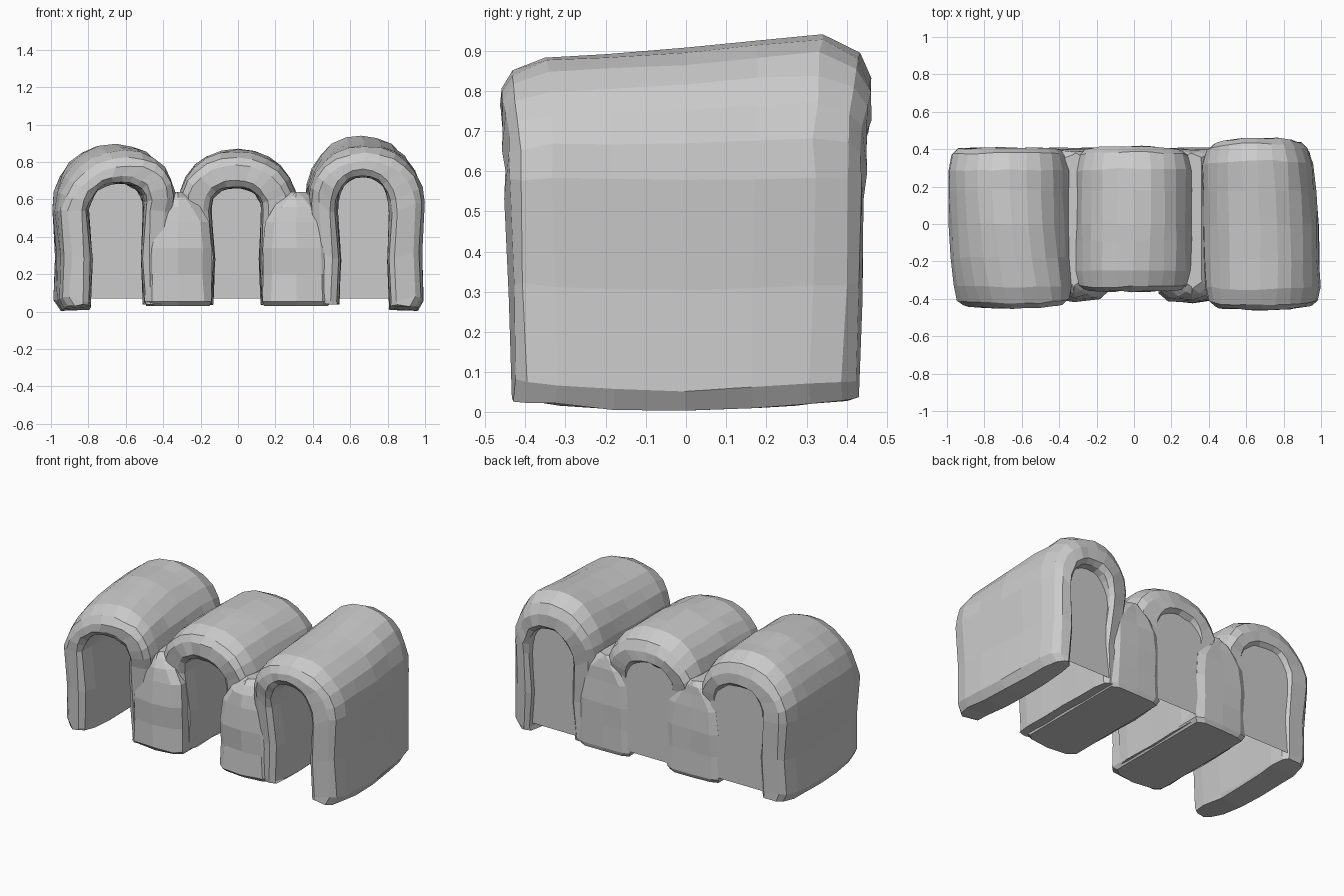
import bpy, bmesh, math, random

if "Cube" in bpy.data.objects:
    bpy.data.objects.remove(bpy.data.objects["Cube"])

random.seed(4)
ARC = 12


def make(name, rings, lips=False):
    """Skin a list of closed rings; cap with n-gons or with lip quads."""
    bm = bmesh.new()
    vs = [[bm.verts.new(p) for p in r] for r in rings]
    n = len(vs[0])
    for a, b in zip(vs, vs[1:]):
        for i in range(n):
            bm.faces.new((a[i], a[(i + 1) % n], b[(i + 1) % n], b[i]))
    for r in (vs[0], vs[-1]):
        if lips:
            for i in range(n // 2 - 1):
                bm.faces.new((r[i], r[i + 1], r[n - 2 - i], r[n - 1 - i]))
        else:
            bm.faces.new(r)
    bmesh.ops.recalc_face_normals(bm, faces=bm.faces)
    me = bpy.data.meshes.new(name)
    bm.to_mesh(me)
    bm.free()
    ob = bpy.data.objects.new(name, me)
    bpy.context.collection.objects.link(ob)
    return ob


def arch(xl, xr, spring, top, foot, toe, skew, power):
    """Stilted arch outline from left foot to right foot."""
    cx, w = (xl + xr) / 2, (xr - xl) / 2
    arc = []
    for i in range(ARC + 1):
        t = math.pi * (1 - i / ARC)
        c, s = math.cos(t), math.sin(t)
        h = abs(s) ** (2 / power)
        x = cx + w * math.copysign(abs(c) ** (2 / power), c) + skew * h
        arc.append((x, spring + (top - spring) * h))
    mid = foot + 0.5 * (spring - foot)
    left = [(xl + toe + .01, foot - toe), (xl + .01, foot + .02), (xl + .02, mid)]
    right = [(xr - .01, mid), (xr, foot + .02), (xr - toe, foot - toe)]
    return left + arc + right


def vault(name, outer, inner, tops, skew, y_front, y_back, piers, pinch, taper):
    f, b = y_front, y_back
    # stations: y, outer inset, crown drop, opening flare
    stations = [(f, .05, .04, .04), (f + .025, .015, .02, .01), (f + .11, 0, 0, 0),
                (f + .27, 0, 0, 0), (0, 0, 0, 0), (.18, 0, 0, 0), (b - .12, 0, 0, 0),
                (b - .03, .02, .035, .01), (b, .05, .08, .035)]
    mid_x = (inner[0] + inner[1]) / 2
    half = (outer[1] - outer[0]) / 2
    rings = []
    for y, ins, crown, outs in stations:
        t = (y - f) / (b - f)
        if t < .5:
            top = tops[0] + (tops[1] - tops[0]) * t / .5
        else:
            top = tops[1] + (tops[2] - tops[1]) * min(1, (t - .5) / .35)
        sk = skew * (1 - t) ** 3
        foot = .035 + .025 * (2 * t - 1) ** 2
        o = arch(outer[0] + ins + pinch[0] * (1 - t) ** 2, outer[1] - ins - pinch[1] * t ** 2,
                 outer[2], top - ins * .6 - crown, foot, .03, sk, 2.15)
        i = arch(inner[0] - outs, inner[1] + outs, inner[2], inner[3] + outs,
                 foot - .025, 0, sk * .5, 2.3)
        ring = []
        for x, z in o + i[::-1]:
            bulge = 1 - .04 * (1 - min(1, z / .6))
            side = min(1, abs(x - mid_x) / half) ** 2 * abs(2 * t - 1)
            bulge -= side * (taper[0] if y < 0 else taper[1])
            if (x > mid_x) in piers:        # leg is buried in a pier
                z = max(z, .04)
                bulge *= 1 - .1 * min(1, max(0, (.68 - z) / .22))
            j = lambda a: random.uniform(-a, a)
            ring.append((x + j(.005), y * bulge + j(.005), max(0, z + j(.004))))
        rings.append(ring)
    ob = make(name, rings, True)

    # thin wall closing the rear of the opening
    me = bpy.data.meshes.new(name + "_rear_wall")
    wall = [(inner[0] - .06, .07), (inner[1] + .06, .07),
            (inner[1] + .06, inner[2] + .06), (inner[1] - .02, inner[3] + .05),
            (inner[0] + .02, inner[3] + .05), (inner[0] - .06, inner[2] + .06)]
    me.from_pydata([(x, .385, z) for x, z in wall], [], [range(6)])
    bpy.context.collection.objects.link(bpy.data.objects.new(me.name, me))
    return ob


def pier(name, cx, front):
    # rounded block between neighbouring vaults, narrowing into the valley
    rings = []
    for z, w, f in [(.03, .17, .03), (.055, .182, .005), (.2, .178, .01), (.34, .178, 0),
                    (.48, .165, .01), (.56, .12, .025), (.61, .08, .045), (.64, .05, .07)]:
        y0, y1, c = front + f, .405 - f * .4, .045
        outline = [(-w, y0 + c), (-w + c, y0 + .01), (0, y0 - .005), (w - c, y0 + .01),
                   (w, y0 + c), (w, y1 - .02), (w - c, y1), (0, y1), (-w + c, y1),
                   (-w, y1 - .02)]
        rings.append([(cx + x + random.uniform(-.004, .004),
                       y + random.uniform(-.006, .006), z) for x, y in outline])
    return make(name, rings)


# three vaults side by side: outer (left, right, spring), inner (left, right, spring, top)
body = vault("vaulted_body", (-.995, -.34, .54), (-.80, -.505, .54, .685), (.85, .897, .89),
             .07, -.45, .41, (True,), (.035, 0), (.05, .02))
parts = [
    pier("left_pier", -.32, -.41),
    vault("middle_vault", (-.315, .315, .56), (-.145, .125, .54, .66), (.85, .872, .862),
          -.01, -.36, .415, (True, False), (0, 0), (0, .03)),
    pier("right_pier", .312, -.42),
    vault("right_vault", (.36, .995, .58), (.53, .81, .53, .72), (.875, .908, .94),
          -.01, -.46, .462, (False,), (.02, .045), (.06, .11)),
]

# fuse everything into one continuous skin
for p in parts:
    m = body.modifiers.new("join_" + p.name, 'BOOLEAN')
    m.operation, m.solver, m.object = 'UNION', 'EXACT', p
deps = bpy.context.evaluated_depsgraph_get()
fused = bpy.data.meshes.new_from_object(body.evaluated_get(deps))
body.modifiers.clear()
body.data = fused
for p in parts:
    bpy.data.objects.remove(p)
